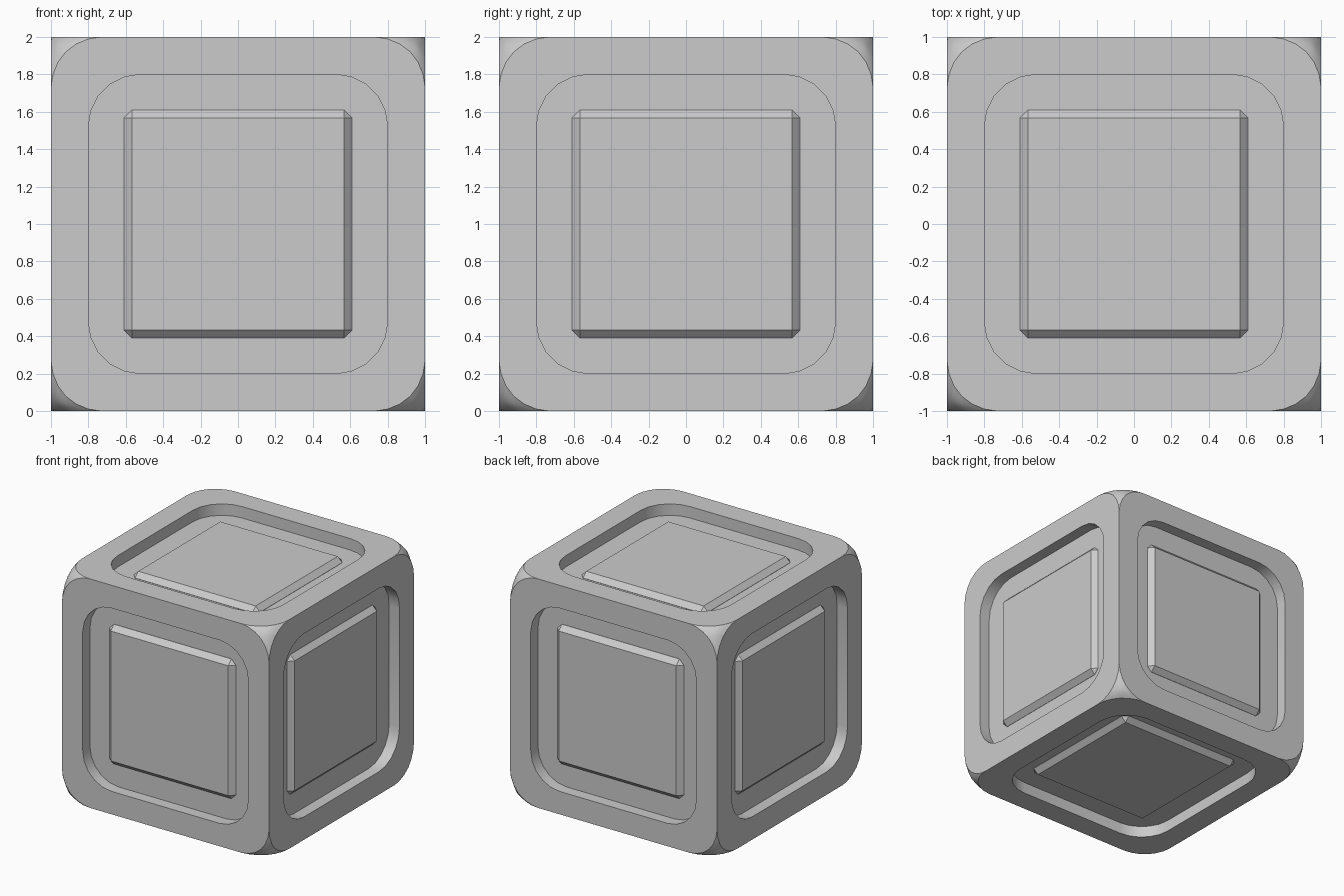
import bpy, bmesh, math
from mathutils import Vector, Matrix

if "Cube" in bpy.data.objects:
    bpy.data.objects.remove(bpy.data.objects["Cube"])

CENTRE = Matrix.Translation((0, 0, 1))
SIDES = [("front", (0, -1, 0)), ("back", (0, 1, 0)), ("right", (1, 0, 0)),
         ("left", (-1, 0, 0)), ("top", (0, 0, 1)), ("bottom", (0, 0, -1))]


def side_matrix(direction):
    return CENTRE @ Vector(direction).to_track_quat('Z', 'Y').to_matrix().to_4x4()


def make_object(name, bm):
    bmesh.ops.recalc_face_normals(bm, faces=bm.faces)
    mesh = bpy.data.meshes.new(name)
    bm.to_mesh(mesh)
    bm.free()
    obj = bpy.data.objects.new(name, mesh)
    bpy.context.collection.objects.link(obj)
    return obj


def select_only(obj):
    bpy.ops.object.select_all(action='DESELECT')
    obj.select_set(True)
    bpy.context.view_layer.objects.active = obj


def add_rounded_prism(bm, half, radius, low, high, segments, matrix):
    outline = []
    for q in range(4):
        a0 = q * math.pi / 2
        sx = 1 if q in (0, 3) else -1
        sy = 1 if q in (0, 1) else -1
        for i in range(segments + 1):
            a = a0 + i / segments * math.pi / 2
            outline.append((sx * (half - radius) + radius * math.cos(a),
                            sy * (half - radius) + radius * math.sin(a)))
    rings = [[bm.verts.new(matrix @ Vector((x, y, z))) for x, y in outline]
             for z in (low, high)]
    n = len(outline)
    for i in range(n):
        j = (i + 1) % n
        bm.faces.new((rings[0][i], rings[0][j], rings[1][j], rings[1][i]))
    bm.faces.new(rings[0][::-1])
    bm.faces.new(rings[1])


# Cube body: straight edges, rounded-off corners
bm = bmesh.new()
bmesh.ops.create_cube(bm, size=2, matrix=CENTRE)
bmesh.ops.bevel(bm, geom=bm.verts[:], offset=0.27, offset_type='OFFSET',
                segments=6, profile=0.5, affect='VERTICES')
body = make_object("cube_body", bm)

# Rounded recess cut into every side
bm = bmesh.new()
for _, direction in SIDES:
    add_rounded_prism(bm, 0.8, 0.28, 0.9, 1.1, 5, side_matrix(direction))
cutter = make_object("recess_cutter", bm)
cutter.hide_render = True
cut = body.modifiers.new("recesses", 'BOOLEAN')
cut.operation = 'DIFFERENCE'
cut.solver = 'EXACT'
cut.object = cutter
select_only(body)
bpy.ops.object.modifier_apply(modifier=cut.name)
bpy.data.objects.remove(cutter, do_unlink=True)
bpy.ops.object.shade_smooth_by_angle(angle=math.radians(30))

# Chamfered square panel sitting in every recess
for name, direction in SIDES:
    bm = bmesh.new()
    bmesh.ops.create_cube(bm, size=1)
    bmesh.ops.scale(bm, vec=(1.22, 1.22, 0.15), verts=bm.verts)
    bmesh.ops.bevel(bm, geom=bm.edges[:], offset=0.043, segments=1,
                    profile=0.5, affect='EDGES')
    bmesh.ops.translate(bm, vec=(0, 0, 0.945 - 0.075), verts=bm.verts)
    bmesh.ops.transform(bm, matrix=side_matrix(direction), verts=bm.verts)
    make_object(name + "_panel", bm)
